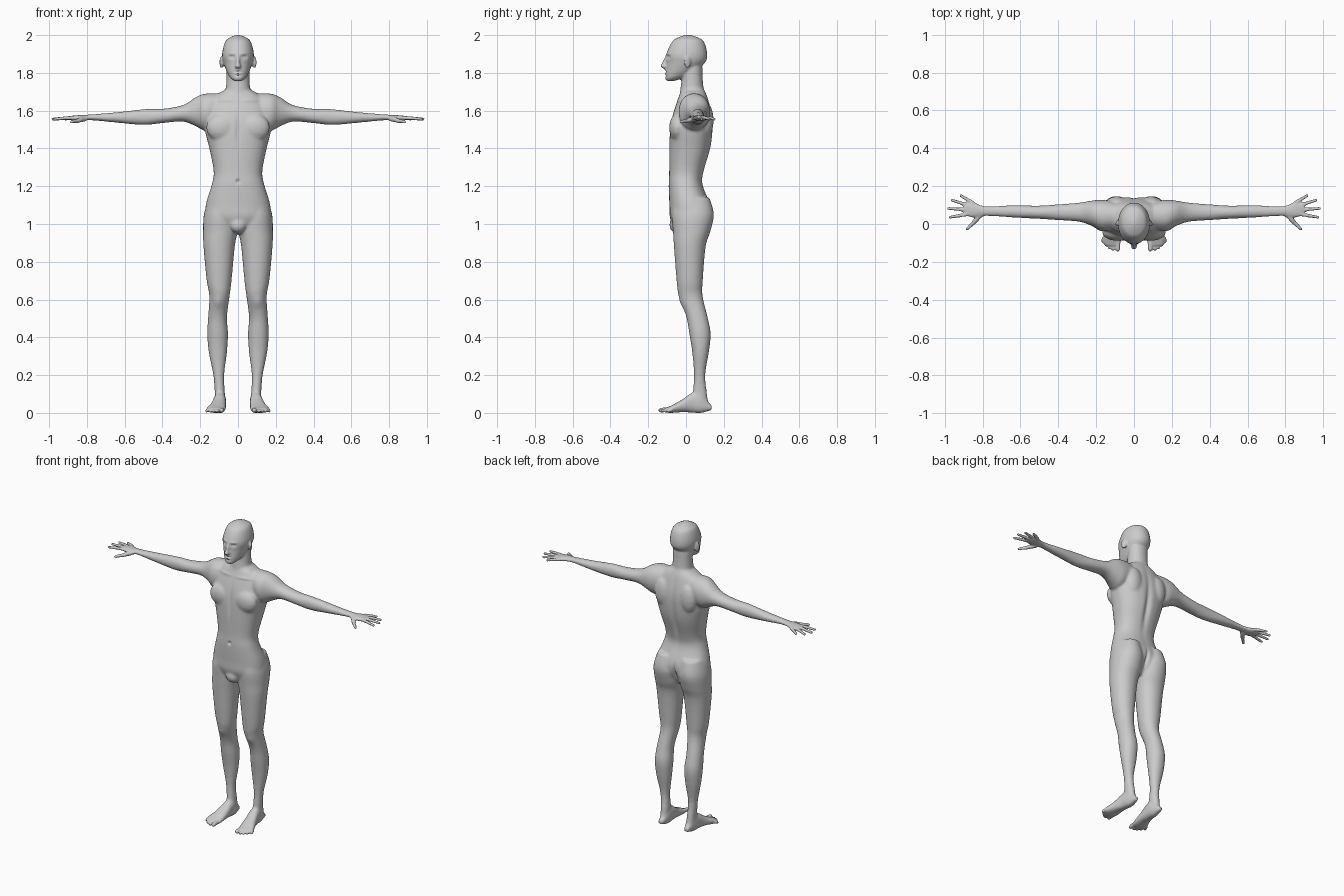
import bpy, bmesh, math
from mathutils import Vector

if "Cube" in bpy.data.objects:
    bpy.data.objects.remove(bpy.data.objects["Cube"])

verts, faces = [], []


def bridge(rings):
    # closed skin over a list of rings
    n, base = len(rings[0]), len(verts)
    for r in rings:
        verts.extend(r)
    last = base + n * (len(rings) - 1)
    faces.append(list(range(base, base + n)))
    faces.append(list(range(last, last + n)))
    for k in range(base, last, n):
        for j in range(n):
            i = (j + 1) % n
            faces.append((k + j, k + i, k + n + i, k + n + j))


def spline(rows, t, i):
    # Catmull-Rom interpolation between station i and i + 1
    a, b, c, d = (rows[min(max(i + k, 0), len(rows) - 1)] for k in (-1, 0, 1, 2))
    return [0.5 * (2 * q + (r - p) * t + (2 * p - 5 * q + 4 * r - s) * t * t
                   + (3 * q - p - 3 * r + s) * t ** 3) for p, q, r, s in zip(a, b, c, d)]


def loft(rows, axis, side=1, power=2.1, n=28):
    # rows: (position, u0, u1, v0, v1), or (position, half width, v0, v1) when symmetric
    rows = [r if len(r) == 5 else (r[0], -r[1], r[1], r[2], r[3]) for r in rows]
    fine = [spline(rows, k / 4, i) for i in range(len(rows) - 1) for k in range(4)] + [list(rows[-1])]
    rings = []
    for p, u0, u1, v0, v1 in fine:
        ring = []
        for j in range(n):
            a = 2 * math.pi * j / n
            c, s = math.cos(a), math.sin(a)
            u = (u0 + u1) / 2 + (u1 - u0) / 2 * math.copysign(abs(c) ** (2 / power), c)
            v = (v0 + v1) / 2 + (v1 - v0) / 2 * math.copysign(abs(s) ** (2 / power), s)
            x, y, z = {'X': (p, u, v), 'Y': (u, p, v), 'Z': (u, v, p)}[axis]
            ring.append((x * side, y, z))
        rings.append(ring)
    bridge(rings)


def ball(center, size, side=1, turn=0, n=16):
    rings = []
    for k in range(1, n // 2):
        f = 2 * math.pi * k / n
        ring = []
        for j in range(n):
            a = 2 * math.pi * j / n
            x, y = size[0] * math.sin(f) * math.cos(a), size[1] * math.sin(f) * math.sin(a)
            ring.append(((center[0] + x * math.cos(turn) - y * math.sin(turn)) * side,
                         center[1] + x * math.sin(turn) + y * math.cos(turn),
                         center[2] + size[2] * math.cos(f) * 1.05))
        rings.append(ring)
    bridge(rings)


def digit(a, b, r0, r1, side, n=10):
    # round-ended finger or toe, slightly arched
    a, b = Vector(a), Vector(b)
    d = (b - a).normalized()
    u = d.cross(Vector((0, 0, 1))).normalized()
    w = u.cross(d)
    mid = (a + b) / 2 + Vector((0, 0, .002))
    rings = []
    for p, r in ((a - d * r0 * .9, r0 * .4), (a, r0), (mid, (r0 + r1) / 2), (b, r1),
                 (b + d * r1 * .6, r1 * .8), (b + d * r1 * .95, r1 * .3)):
        ring = [p + r * (u * math.cos(2 * math.pi * j / n) + w * math.sin(2 * math.pi * j / n))
                for j in range(n)]
        rings.append([(q.x * side, q.y, q.z) for q in ring])
    bridge(rings)


# torso
loft([(.95, .03, -.05, .07), (1.03, .16, -.084, .122), (1.1, .171, -.088, .128),
      (1.21, .139, -.092, .088), (1.28, .129, -.089, .095), (1.4, .152, -.089, .13),
      (1.5, .176, -.085, .142), (1.58, .172, -.07, .138), (1.67, .13, -.04, .115),
      (1.715, .06, -.022, .095)], 'Z', power=2.35)
# neck
loft([(1.62, .08, -.04, .11), (1.73, .063, -.028, .092), (1.86, .06, -.01, .085)], 'Z')
# skull and jaw
loft([(1.756, .018, -.103, -.065), (1.768, .036, -.111, -.03), (1.79, .052, -.11, .02),
      (1.85, .076, -.104, .098), (1.9, .084, -.104, .112), (1.965, .068, -.073, .095),
      (1.988, .042, -.04, .063), (2, .01, -.005, .025)], 'Z')
# nose
loft([(1.822, .009, -.116, -.09), (1.833, .017, -.134, -.09), (1.855, .01, -.126, -.09),
      (1.895, .009, -.106, -.09)], 'Z')

for s in (1, -1):
    # leg
    loft([(1.14, .02, .155, -.06, .125), (1.05, .004, .181, -.075, .148), (.96, .003, .185, -.069, .129),
          (.88, .017, .183, -.064, .104), (.7, .034, .166, -.05, .089), (.62, .044, .152, -.039, .088),
          (.51, .058, .158, .001, .114), (.42, .053, .163, .017, .131), (.32, .058, .155, .033, .121),
          (.2, .073, .131, .042, .102), (.1, .069, .123, .035, .112), (.03, .068, .122, .03, .122)], 'Z', s)
    # foot
    loft([(.135, .08, .108, .015, .04), (.08, .064, .124, 0, .1), (.03, .063, .131, .002, .105),
          (-.02, .064, .145, .004, .071), (-.08, .067, .166, 0, .038), (-.112, .075, .155, .003, .026)],
         'Y', s, 2.4)
    # toes, shorter towards the outside
    for i in range(5):
        r = .0085 if i else .013
        x, y = (.093 + .018 * i if i else .086), -.146 + .0028 * i * i
        digit((x - .002, -.075, .016), (x, y + r, r + .001), r, r, s)
    # arm with shoulder
    loft([(.07, 0, .1, 1.55, 1.69), (.12, -.03, .12, 1.52, 1.692), (.175, -.038, .128, 1.495, 1.69),
          (.22, -.012, .124, 1.515, 1.674), (.29, .012, .113, 1.542, 1.63), (.4, .02, .104, 1.534, 1.61),
          (.5, .027, .097, 1.524, 1.608), (.64, .034, .099, 1.536, 1.592), (.78, .042, .095, 1.549, 1.58),
          (.86, .035, .117, 1.546, 1.575), (.9, .058, .1, 1.554, 1.57)], 'X', s)
    # fingers fan out from the wrist
    for i, reach in enumerate((.195, .202, .19, .157)):
        a = math.radians(-9.5 + 13.6 * i)
        root, tip = [(.78 + d * math.cos(a), .068 + d * math.sin(a)) for d in (.08, reach)]
        digit((*root, 1.562), (*tip, 1.555), .011, .008, s)
    # thumb
    digit((.81, .048, 1.556), (.852, .002, 1.545), .016, .011, s)
    digit((.852, .002, 1.545), (.882, -.027, 1.54), .0105, .0085, s)
    # ear
    ball((.087, .008, 1.856), (.0085, .019, .031), s, .45)
    # chest muscle, shoulder blade and buttock
    ball((.085, -.045, 1.51), (.085, .045, .07), s)
    ball((.09, .105, 1.55), (.06, .042, .09), s)
    ball((.085, .07, 1.04), (.078, .077, .085), s)
# groin
ball((0, -.055, .995), (.045, .034, .04))

mesh = bpy.data.meshes.new("body")
mesh.from_pydata(verts, [], faces)
bm = bmesh.new()
bm.from_mesh(mesh)
bmesh.ops.recalc_face_normals(bm, faces=bm.faces[:])
bm.to_mesh(mesh)
bm.free()
body = bpy.data.objects.new("body", mesh)
bpy.context.collection.objects.link(body)
bpy.context.view_layer.objects.active = body
body.select_set(True)


def apply(kind, **settings):
    mod = body.modifiers.new(kind.lower(), kind)
    for key, value in settings.items():
        setattr(mod, key, value)
    bpy.ops.object.modifier_apply(modifier=mod.name)


# fuse all parts into one skin, then soften all but hands, toes and face
apply('REMESH', mode='VOXEL', voxel_size=0.006)
mesh = body.data
soft = [v.index for v in mesh.vertices if abs(v.co.x) < .82 and .04 < v.co.z < 1.8]
body.vertex_groups.new(name="soft_skin").add(soft, 1.0, 'REPLACE')
apply('SMOOTH', factor=0.5, iterations=18, vertex_group="soft_skin")
apply('SMOOTH', factor=0.5, iterations=1)
mesh = body.data

# sculpted details only touch the middle of the body
points = [(v, v.co.x, v.co.y, v.co.z) for v in mesh.vertices if abs(v.co.x) < .17 and v.co.z > .5]


def press(x, y, z, width, height, depth):
    # push the skin along y around a point, on both sides when off centre
    for v, px, py, pz in points:
        dz = (pz - z) / height
        if -2.5 < dz < 2.5:
            d = dz * dz + ((abs(px) - x) / width) ** 2 + ((py - y) / .04) ** 2
            if d < 6:
                v.co.y += depth * math.exp(-d)


# face: eye socket, eyelid, brow, lips and the line between
press(.033, -.098, 1.884, .015, .009, .012)
press(.033, -.098, 1.883, .008, .005, -.006)
press(.032, -.1, 1.902, .02, .006, -.004)
for z, depth in ((1.815, -.005), (1.806, .005), (1.797, -.005), (1.786, .005)):
    press(0, -.11, z, .018, .004, depth)
# breastbone, navel, collarbone and kneecap
press(0, -.09, 1.5, .012, .09, .008)
press(0, -.09, 1.225, .009, .01, .012)
press(.085, -.05, 1.655, .06, .008, -.005)
press(.105, -.03, .585, .025, .028, -.005)
# spine and seat cleft
press(0, .12, 1.42, .018, .17, -.014)
press(0, .14, 1.02, .01, .06, -.022)

skin = bpy.data.materials.new("pale_grey")
skin.diffuse_color = (0.6, 0.6, 0.6, 1)
skin.use_nodes = True
skin.node_tree.nodes["Principled BSDF"].inputs["Base Color"].default_value = skin.diffuse_color
mesh.materials.clear()
mesh.materials.append(skin)
bpy.ops.object.shade_smooth_by_angle(angle=math.radians(60))
